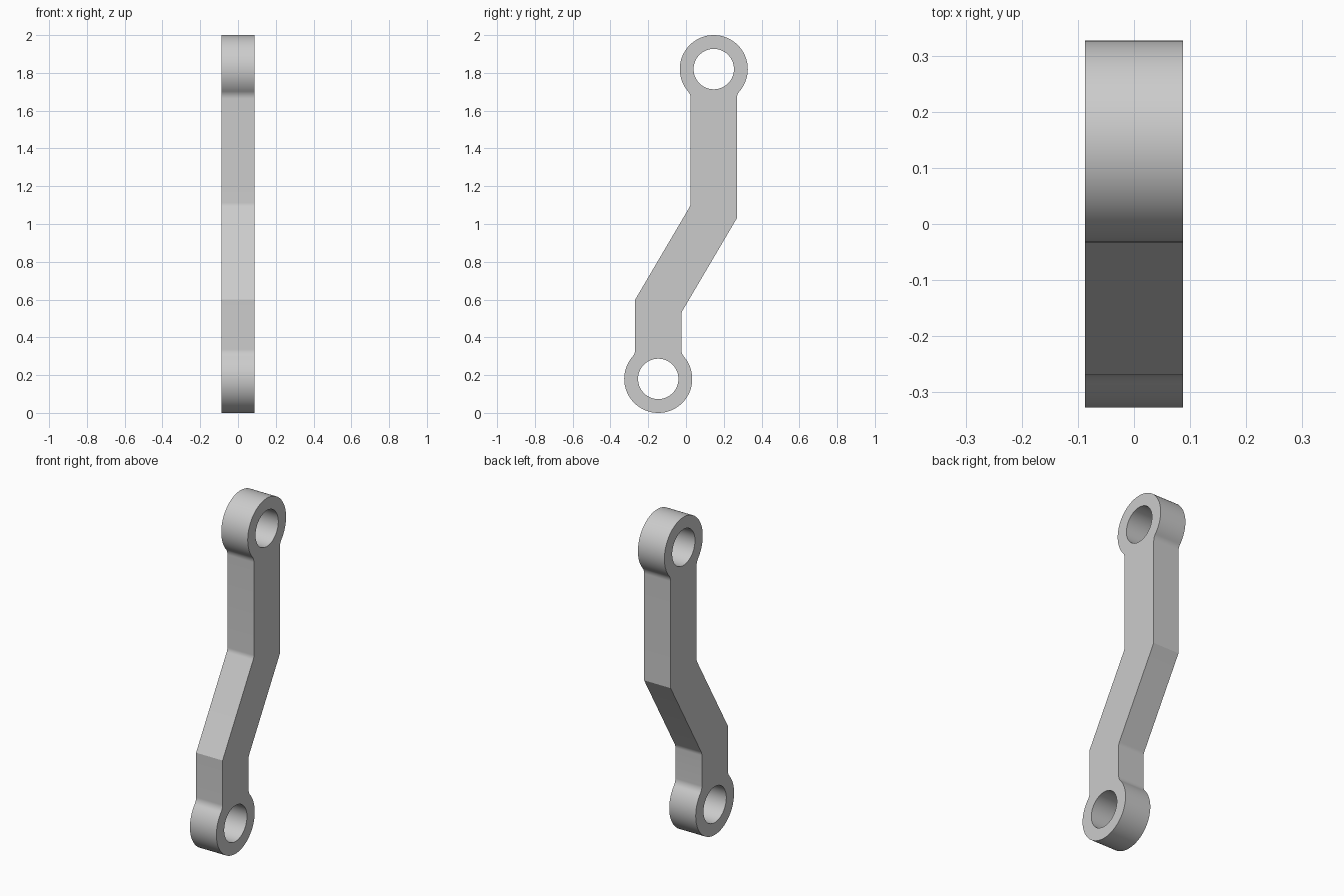
import bpy, bmesh
from math import sin, cos, atan2, sqrt, radians, degrees, pi

old = bpy.data.objects.get("Cube")
if old:
    bpy.data.objects.remove(old, do_unlink=True)

HALF_T = 0.087        # half thickness along x
RING, HOLE = 0.18, 0.107
OFF = 0.147           # sideways offset of each eye
TOP_Z, LOW_Z = 1.82, 0.18
ARM = 0.122           # half width of the arm
NECK, BEND = 0.06, 0.05

steel = bpy.data.materials.new("grey_metal")
steel.use_nodes = True
grey = (0.6, 0.6, 0.6, 1)
steel.diffuse_color = grey
steel.node_tree.nodes["Principled BSDF"].inputs["Base Color"].default_value = grey


def arc(cy, cz, r, a0, a1, n):
    angles = [radians(a0 + (a1 - a0) * i / n) for i in range(n + 1)]
    return [(cy + r * cos(a), cz + r * sin(a)) for a in angles]


# Neck fillet, tangent to both ring and arm
side = ARM + NECK
drop = sqrt((RING + NECK) ** 2 - side ** 2)
tang = degrees(atan2(drop, side))
bend_dz = BEND * sin(pi / 12) / cos(pi / 12)

# Outline, anticlockwise: top eye, front edge, lower eye, back edge
outline = arc(OFF, TOP_Z, RING, -tang, 180 + tang, 72)
outline += arc(OFF - side, TOP_Z - drop, NECK, tang, 0, 10)
outline += arc(OFF - ARM - BEND, 1.10 + bend_dz, BEND, 0, -30, 6)
outline += [(-OFF - ARM, 0.60)]
outline += arc(-OFF - side, LOW_Z + drop, NECK, 0, -tang, 10)
outline += arc(-OFF, LOW_Z, RING, 180 - tang, 360 + tang, 72)
outline += arc(-OFF + side, LOW_Z + drop, NECK, 180 + tang, 180, 10)
outline += arc(-OFF + ARM + BEND, 0.53 - bend_dz, BEND, 180, 150, 6)
outline += [(OFF + ARM, 1.03)]
outline += arc(OFF + side, TOP_Z - drop, NECK, 180, 180 - tang, 10)
holes = [arc(s * OFF, z, HOLE, 0, 360, 64) for s, z in ((1, TOP_Z), (-1, LOW_Z))]

# Fill the profile around the holes and extrude it across x
bm = bmesh.new()
for loop in [outline] + holes:
    verts = [bm.verts.new((-HALF_T, y, z)) for y, z in loop]
    for a, b in zip(verts, verts[1:] + verts[:1]):
        bm.edges.new((a, b))
bmesh.ops.remove_doubles(bm, verts=bm.verts[:], dist=0.0002)
bmesh.ops.triangle_fill(bm, edges=bm.edges[:], use_beauty=True, normal=(-1, 0, 0))
ext = bmesh.ops.extrude_face_region(bm, geom=bm.faces[:], use_keep_orig=True)
moved = [g for g in ext["geom"] if isinstance(g, bmesh.types.BMVert)]
bmesh.ops.translate(bm, verts=moved, vec=(2 * HALF_T, 0, 0))
bmesh.ops.recalc_face_normals(bm, faces=bm.faces[:])

mesh = bpy.data.meshes.new("link_arm")
bm.to_mesh(mesh)
bm.free()
mesh.materials.append(steel)
link = bpy.data.objects.new("link_arm", mesh)
bpy.context.collection.objects.link(link)
bpy.ops.object.select_all(action="DESELECT")
link.select_set(True)
bpy.context.view_layer.objects.active = link
bpy.ops.object.shade_smooth_by_angle(angle=radians(25))
